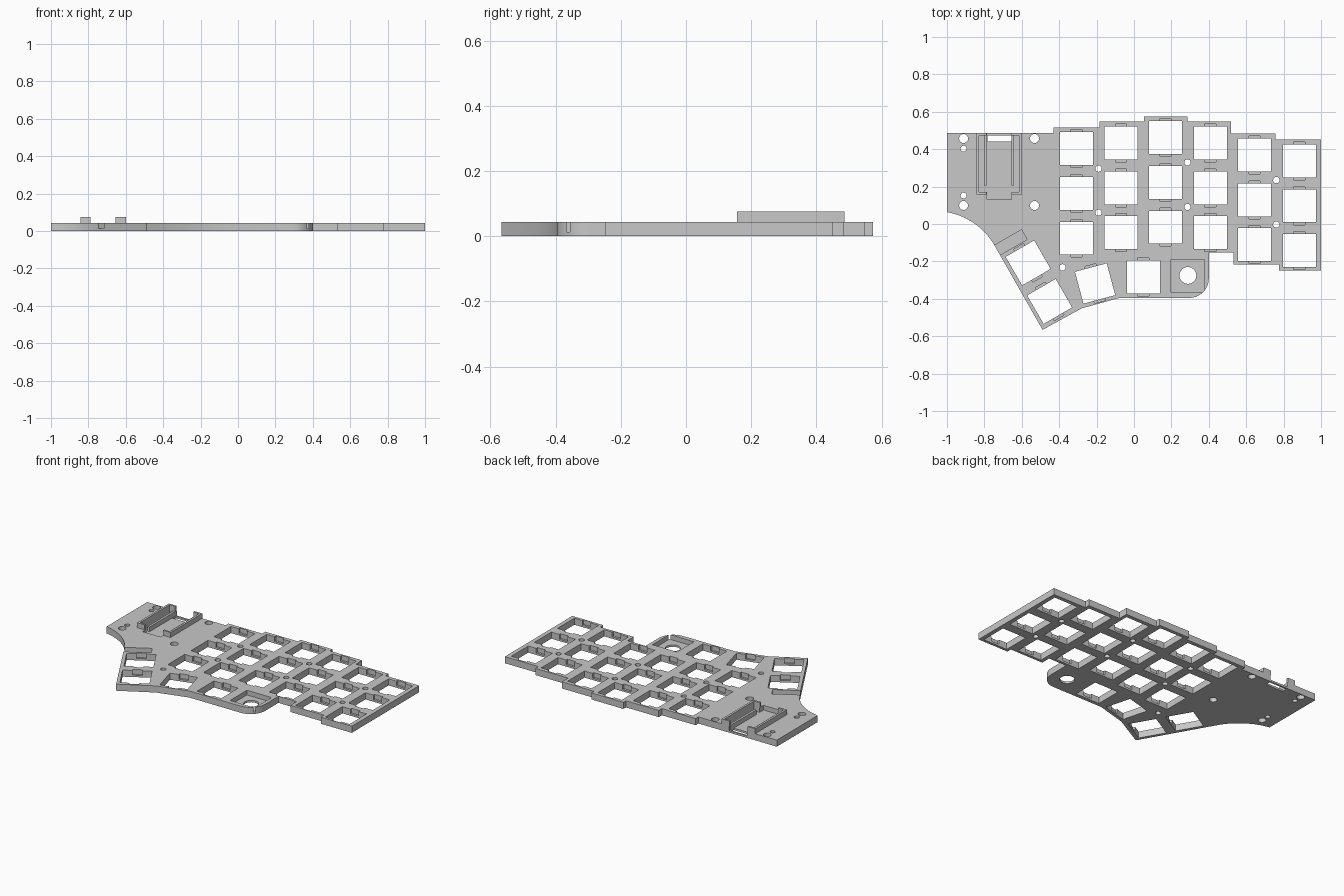
import bpy, bmesh, math

if "Cube" in bpy.data.objects:
    bpy.data.objects.remove(bpy.data.objects["Cube"])

T = 0.0435        # plate thickness
FLOOR = 0.0125    # floor of the pockets
WALL = 0.076      # top of the controller holder

grey = bpy.data.materials.new("plain grey")
grey.diffuse_color = (0.58, 0.58, 0.58, 1)
grey.use_nodes = True
grey.node_tree.nodes["Principled BSDF"].inputs["Base Color"].default_value = grey.diffuse_color


def prism(bm, pts, z0, z1):
    """Closed solid between z0 and z1 over an outline."""
    low = [bm.verts.new((x, y, z0)) for x, y in pts]
    top = [bm.verts.new((x, y, z1)) for x, y in pts]
    bm.faces.new(low[::-1])
    bm.faces.new(top)
    for i in range(len(pts)):
        j = (i + 1) % len(pts)
        bm.faces.new((low[i], low[j], top[j], top[i]))


def make(name, prisms):
    bm = bmesh.new()
    for pts, z0, z1 in prisms:
        area = sum(a[0] * b[1] - b[0] * a[1] for a, b in zip(pts, pts[1:] + pts[:1]))
        prism(bm, pts if area > 0 else pts[::-1], z0, z1)
    me = bpy.data.meshes.new(name)
    bm.to_mesh(me)
    bm.free()
    ob = bpy.data.objects.new(name, me)
    bpy.context.collection.objects.link(ob)
    me.materials.append(grey)
    return ob


def rect(cx, cy, w, h, deg=0):
    c, s = math.cos(math.radians(deg)), math.sin(math.radians(deg))
    return [(cx + x * c - y * s, cy + x * s + y * c)
            for x, y in ((-w/2, -h/2), (w/2, -h/2), (w/2, h/2), (-w/2, h/2))]


def box(x0, x1, y0, y1):
    return rect((x0 + x1) / 2, (y0 + y1) / 2, x1 - x0, y1 - y0)


def arc(cx, cy, r, a0, a1, n):
    return [(cx + r * math.cos(math.radians(a0 + (a1 - a0) * i / n)),
             cy + r * math.sin(math.radians(a0 + (a1 - a0) * i / n)))
            for i in range(n + 1)]


def circle(cx, cy, r, n=32):
    return arc(cx, cy, r, 0, 360, n)[:-1]


# Plate outline: staggered columns, rounded encoder corner, thumb fan, concave side
outline = [(-1, .486), (-.43, .486), (-.43, .515), (-.185, .515), (-.185, .547),
           (.053, .547), (.053, .574), (.285, .574), (.285, .547), (.518, .547),
           (.518, .483), (.756, .483), (.756, .451), (1, .451), (1, -.248),
           (.775, -.248), (.775, -.216), (.532, -.216), (.532, -.152), (.4, -.152)]
outline += arc(.296, -.291, .104, 0, -90, 16)
outline += [(-.077, -.395), (-.28, -.451), (-.489, -.566)]
outline += arc(-1.064, -.299, .368, 30, 80, 16)
plate = make("plate", [(outline, 0, T)])

# Key positions: six columns of three, then the thumb keys with their angle
keys = [(x, y - .2396 * row, 0)
        for x, y in ((-.307, .403), (-.069, .433), (.168, .462),
                     (.408, .433), (.645, .369), (.884, .337))
        for row in range(3)]
keys += [(.05, -.283, 0), (-.208, -.318, 15), (-.451, -.414, 30), (-.566, -.208, 30)]

# Round holes: large and small locating holes, then screw holes
rounds = [(x, y, .024) for x in (-.911, -.532) for y in (.457, .099)]
rounds += [(-.911, .403, .016), (-.911, .152, .016)]
rounds += [(x, y, .017) for x, y in ((-.19, .296), (-.19, .061), (.286, .329), (.286, .091),
                                     (.761, .235), (.761, -.003), (-.382, -.232))]
rounds += [(.288, -.275, .045)]  # encoder shaft

# Pockets: clip notches, encoder seat, thumb-side slot and controller bay
pockets = [(rect(x, y, .06, .203, a), FLOOR, .2) for x, y, a in keys]
pockets += [(box(.198, .377, -.366, -.19), FLOOR, .2),
            (rect(-.669, -.104, .19, .06, 30), FLOOR, .2)]
bay = [(-.829, .17), (-.785, .17), (-.785, .13), (-.654, .13), (-.654, .17), (-.614, .17),
       (-.614, .474), (-.654, .474), (-.654, .52), (-.785, .52), (-.785, .474), (-.829, .474)]
pockets += [(bay, FLOOR, .2)]

# Through openings: switch holes, round holes and the connector slot
through = [(rect(x, y, .176, .176, a), -.1, .3) for x, y, a in keys]
through += [(circle(*c), -.1, .3) for c in rounds]
through += [(box(-.783, -.656, .441, .474), -.1, .3)]

bpy.ops.object.select_all(action="DESELECT")
plate.select_set(True)
bpy.context.view_layer.objects.active = plate
for name, shapes in (("pocket_cutter", pockets), ("opening_cutter", through)):
    cutter = make(name, shapes)
    cutter.hide_render = True
    mod = plate.modifiers.new(name, "BOOLEAN")
    mod.object = cutter
    mod.operation = "DIFFERENCE"
    mod.solver = "EXACT"
    bpy.ops.object.modifier_apply(modifier=mod.name)
    bpy.data.objects.remove(cutter)

# Controller holder: bracket walls on both sides and support ridges in the bay
MID = -.7215
for side, s in (("left", -1), ("right", 1)):
    bracket = [(.1215, .157), (.1215, .486), (.0665, .486), (.0665, .474),
               (.1075, .474), (.1075, .17), (.0665, .17), (.0665, .157)]
    make(side + "_holder_wall", [([(MID + s * x, y) for x, y in bracket], T - .001, WALL)])
    ridge = [(.066, .207), (.081, .207), (.081, .475), (.066, .475)]
    make(side + "_support_ridge", [([(MID + s * x, y) for x, y in ridge], FLOOR - .001, T)])

# Smooth the rounded walls while keeping crisp edges
bpy.ops.object.shade_smooth_by_angle(angle=math.radians(30))
